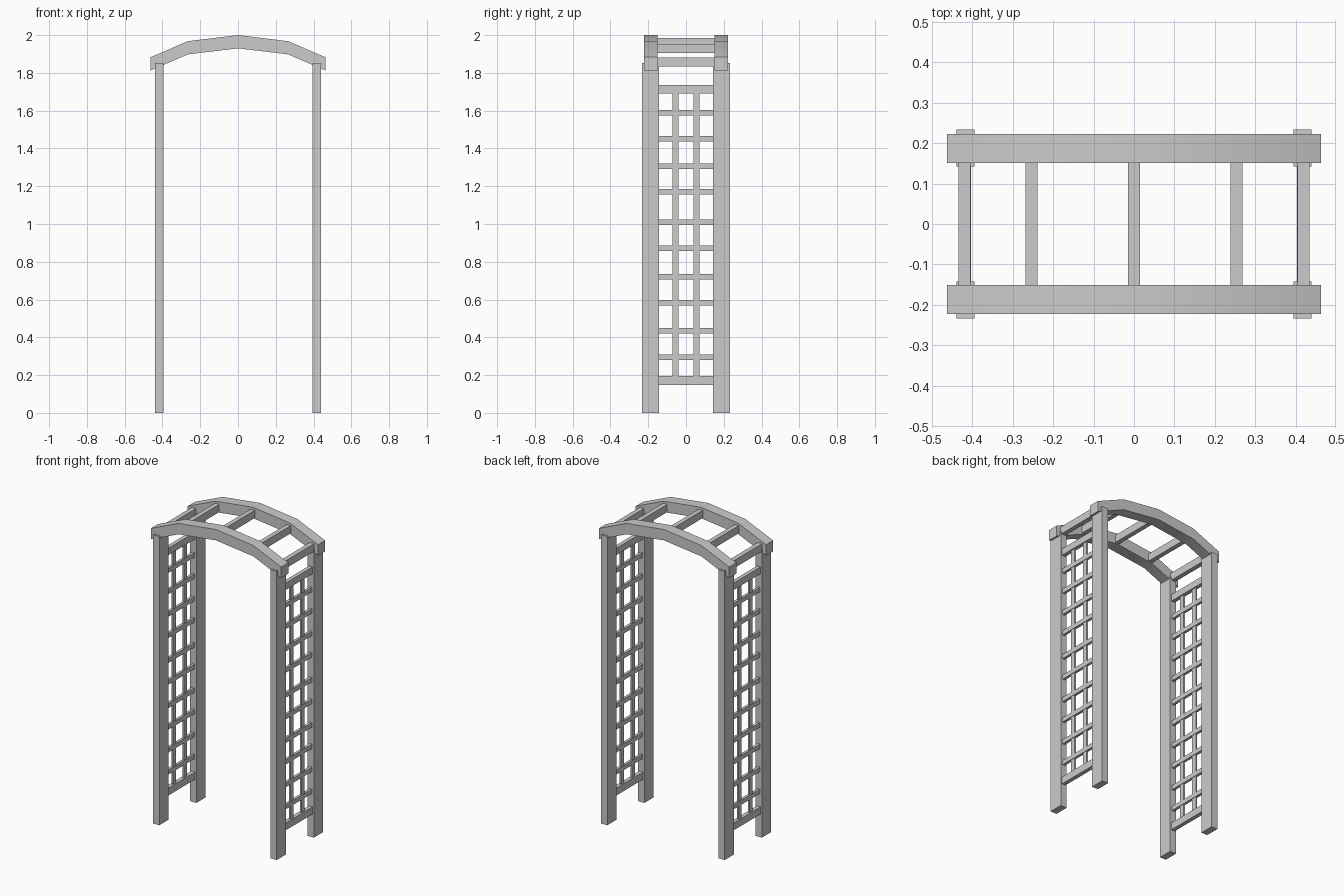
import bpy
import bmesh
import math

if "Cube" in bpy.data.objects:
    bpy.data.objects.remove(bpy.data.objects["Cube"])

grey = bpy.data.materials.new("plain grey")
grey.diffuse_color = (0.6, 0.6, 0.6, 1)
grey.use_nodes = True
grey.node_tree.nodes["Principled BSDF"].inputs["Base Color"].default_value = grey.diffuse_color


def finish(name, bm):
    bmesh.ops.recalc_face_normals(bm, faces=bm.faces)
    mesh = bpy.data.meshes.new(name)
    bm.to_mesh(mesh)
    bm.free()
    mesh.materials.append(grey)
    obj = bpy.data.objects.new(name, mesh)
    bpy.context.collection.objects.link(obj)
    return obj


def box(name, center, size):
    bm = bmesh.new()
    bmesh.ops.create_cube(bm, size=1)
    for v in bm.verts:
        v.co = [c + p * s for c, p, s in zip(center, v.co, size)]
    return finish(name, bm)


# Arched top beams: a bent strip extruded in y
ARCH = [(-0.463, 1.883), (-0.265, 1.968), (0, 2.0), (0.265, 1.968), (0.463, 1.883)]
DEPTH = 0.07


def arch_beam(name, y0, y1):
    bm = bmesh.new()
    rings = [[bm.verts.new(p) for p in
              ((x, y0, z), (x, y1, z), (x, y1, z - DEPTH), (x, y0, z - DEPTH))]
             for x, z in ARCH]
    for a, b in zip(rings, rings[1:]):
        for i in range(4):
            j = (i + 1) % 4
            bm.faces.new((a[i], a[j], b[j], b[i]))
    bm.faces.new(rings[0])
    bm.faces.new(rings[-1])
    obj = finish(name, bm)
    bpy.ops.object.select_all(action='DESELECT')
    obj.select_set(True)
    bpy.context.view_layer.objects.active = obj
    bpy.ops.object.shade_smooth_by_angle(angle=math.radians(30))


arch_beam("front_arch_beam", -0.223, -0.151)
arch_beam("back_arch_beam", 0.151, 0.223)

# Cross bars between the arch beams
for i, (x, z) in enumerate([(-0.42, 1.858), (-0.254, 1.929), (0, 1.96),
                            (0.254, 1.929), (0.42, 1.858)]):
    box(f"roof_bar_{i + 1}", (x, 0, z), (0.03, 0.31, 0.049))

RUNGS = [0.294, 0.435, 0.582, 0.72, 0.871, 1.01, 1.17, 1.307, 1.451, 1.588]

for side, x in (("left", -0.417), ("right", 0.417)):
    # Posts
    for end, y in (("front", -0.188), ("back", 0.188)):
        box(f"{side}_{end}_post", (x, y, 0.9265), (0.044, 0.092, 1.853))
    # Panel rails
    box(f"{side}_top_rail", (x, 0, 1.713), (0.026, 0.29, 0.044))
    box(f"{side}_bottom_rail", (x, 0, 0.172), (0.026, 0.29, 0.047))
    # Lattice
    for i, z in enumerate(RUNGS):
        box(f"{side}_lattice_rung_{i + 1}", (x, 0, z), (0.017, 0.29, 0.029))
    for i, y in enumerate((-0.055, 0.055)):
        box(f"{side}_lattice_upright_{i + 1}", (x, y, 0.943), (0.011, 0.032, 1.52))
